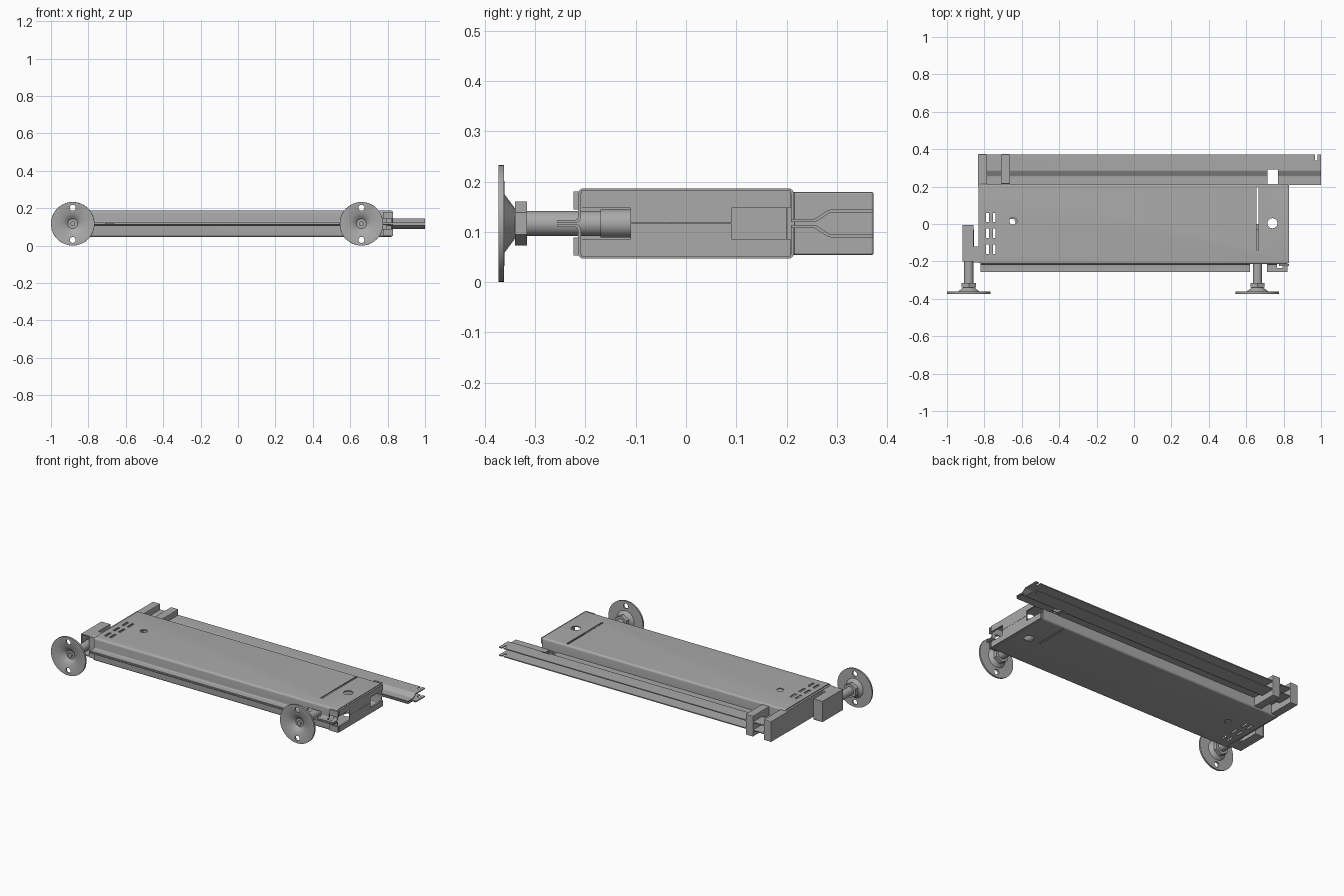
import bpy, bmesh, math
from mathutils import Vector, Matrix

cube = bpy.data.objects.get("Cube")
if cube:
    bpy.data.objects.remove(cube, do_unlink=True)

MID = 0.1165  # height of the seam

steel = bpy.data.materials.new("grey_steel")
steel.use_nodes = True
GREY = (0.4, 0.4, 0.4, 1)
steel.diffuse_color = GREY
steel.node_tree.nodes["Principled BSDF"].inputs["Base Color"].default_value = GREY


def finish(name, bm):
    mesh = bpy.data.meshes.new(name)
    bmesh.ops.recalc_face_normals(bm, faces=bm.faces)
    bm.to_mesh(mesh)
    bm.free()
    mesh.materials.append(steel)
    ob = bpy.data.objects.new(name, mesh)
    bpy.context.collection.objects.link(ob)
    return ob


def activate(ob):
    bpy.ops.object.select_all(action='DESELECT')
    ob.select_set(True)
    bpy.context.view_layer.objects.active = ob


def smooth(ob):
    activate(ob)
    bpy.ops.object.shade_smooth_by_angle(angle=math.radians(35))


def box(name, x, y, z):
    lo, hi = Vector((x[0], y[0], z[0])), Vector((x[1], y[1], z[1]))
    bm = bmesh.new()
    place = Matrix.Translation((lo + hi) / 2) @ Matrix.Diagonal((*(hi - lo), 1))
    bmesh.ops.create_cube(bm, size=1, matrix=place)
    return finish(name, bm)


def rod(name, x, y, r, z=MID, sides=32):
    """Cylinder along y."""
    bm = bmesh.new()
    place = Matrix.Translation((x, sum(y) / 2, z)) @ Matrix.Rotation(math.pi / 2, 4, 'X')
    bmesh.ops.create_cone(bm, cap_ends=True, segments=sides, radius1=r, radius2=r,
                          depth=y[1] - y[0], matrix=place)
    return finish(name, bm)


def post(name, x, y, r, z):
    """Cylinder along z."""
    bm = bmesh.new()
    bmesh.ops.create_cone(bm, cap_ends=True, segments=32, radius1=r, radius2=r,
                          depth=z[1] - z[0], matrix=Matrix.Translation((x, y, sum(z) / 2)))
    return finish(name, bm)


def cut(ob, cutters):
    activate(ob)
    for c in cutters:
        c.hide_render = True
        m = ob.modifiers.new("cut", 'BOOLEAN')
        m.operation, m.solver, m.object = 'DIFFERENCE', 'EXACT', c
        bpy.ops.object.modifier_apply(modifier=m.name)
        bpy.data.objects.remove(c, do_unlink=True)


def rounded(points, r, steps=4):
    """Polyline with its inner corners filleted."""
    pts = [Vector(p) for p in points]
    out = [pts[0]]
    for a, b, c in zip(pts, pts[1:], pts[2:]):
        p, q = b + (a - b).normalized() * r, b + (c - b).normalized() * r
        for i in range(steps + 1):
            t = i / steps
            out.append(p * (1 - t) ** 2 + b * 2 * t * (1 - t) + q * t * t)
    return out + [pts[-1]]


def sheet(name, points, x, side, r):
    """Bent metal sheet: a (y, height) profile drawn out along x."""
    bm = bmesh.new()
    rows = [[bm.verts.new((px, p.x, MID + side * p.y)) for px in x] for p in rounded(points, r)]
    for a, b in zip(rows, rows[1:]):
        bm.faces.new((a[0], a[1], b[1], b[0]))
    ob = finish(name, bm)
    activate(ob)
    m = ob.modifiers.new("thickness", 'SOLIDIFY')
    m.thickness, m.offset = 0.006, 0
    bpy.ops.object.modifier_apply(modifier=m.name)
    return ob


PAN = [(-0.256, 0.004), (-0.212, 0.004), (-0.212, 0.067), (0.212, 0.067), (0.212, 0.006)]
RAIL = [(0.209, 0.006), (0.257, 0.006), (0.285, 0.0245), (0.372, 0.0245)]
FULL = (-0.1, 0.4)

for label, side in (("upper", 1), ("lower", -1)):
    # Main shell with front flange
    pan = sheet(label + "_shell", PAN, (-0.82, 0.82), side, 0.01)
    near = (MID - 0.03, MID + 0.03)
    far = sorted((MID, MID + side * 0.1))
    holes = [
        box("leg_cutter", (0.62, 0.71), (-0.3, -0.2), near),
        box("notch_cutter", (0.765, 0.795), (-0.236, -0.2), near),
        post("hole_cutter", 0.74, 0.004, 0.027, far),
        post("hole_cutter", -0.65 + side * 0.004, 0.012 + side * 0.004, 0.02, far),
        box("slot_cutter", (0.654, 0.666), (-0.14 if side > 0 else 0.0, 0.2), far),
    ]
    for row in range(2):
        for k in range(3):
            x, y = -0.79 + row * 0.035, -0.16 + k * 0.085
            holes.append(box("slot_cutter", (x, x + 0.014), (y, y + 0.05), far))
    cut(pan, holes)
    smooth(pan)

    # Forked rear rail
    rail = sheet(label + "_rail", RAIL, (-0.79, 1.0), side, 0.004)
    cut(rail, [box("window_cutter", (0.715, 0.77), (0.2, 0.292), FULL),
               box("tip_cutter", (0.968, 0.98), (0.34, 0.4), FULL)])
    smooth(rail)

    # End flaps with corner windows
    spans = ((0.0005, 0.031), (0.031, 0.066), (0.028, 0.064))
    z0, z1, z2 = (sorted((MID + side * a, MID + side * b)) for a, b in spans)
    box(label + "_end_flap_centre", (0.824, 0.83), (-0.11, 0.09), z0)
    box(label + "_end_flap", (0.82, 0.83), (-0.208, 0.208), z1)
    box(label + "_corner_tab", (0.775, 0.83), (-0.224, -0.214), z2)

# Closed right end and rear brackets
OUTER = (MID - 0.063, MID + 0.063)
INNER = (MID - 0.057, MID + 0.057)
box("right_end_plate", (-0.832, -0.82), (-0.208, 0.21), (MID - 0.065, MID + 0.065))
for name, x, y in (("end_bracket", (-0.835, -0.785), 0.2), ("inner_bracket", (-0.712, -0.662), 0.215)):
    bracket = box(name, x, (y, 0.373), OUTER)
    activate(bracket)
    m = bracket.modifiers.new("edge", 'BEVEL')
    m.width, m.segments = 0.004, 2

# Leg holder on the right end
holder = box("leg_holder", (-0.917, -0.857), (-0.2, -0.005), OUTER)
cut(holder, [box("holder_cutter", (-0.911, -0.863), (-0.3, 0.1), INNER)])
box("holder_back", (-0.911, -0.863), (-0.012, -0.006), INNER)
box("holder_link", (-0.858, -0.82), (-0.205, -0.12), OUTER)

# Dished foot profile: (radius, y)
FOOT = [(0, -0.348), (0.026, -0.348), (0.03, -0.352), (0.058, -0.372), (0.116, -0.373),
        (0.1165, -0.362), (0.058, -0.361), (0.026, -0.337), (0, -0.337)]


def foot(name, x):
    bm = bmesh.new()
    verts = [bm.verts.new((x + r, y, MID)) for r, y in FOOT]
    edges = [bm.edges.new(p) for p in zip(verts, verts[1:])]
    bmesh.ops.spin(bm, geom=verts + edges, cent=(x, 0, MID), axis=(0, 1, 0),
                   angle=2 * math.pi, steps=48)
    bmesh.ops.remove_doubles(bm, verts=bm.verts, dist=0.0002)
    ob = finish(name + "_foot", bm)
    cut(ob, [rod("foot_cutter", x, (-0.4, -0.35), 0.016, MID + s * 0.086) for s in (1, -1)])
    smooth(ob)
    smooth(rod(name + "_screw_head", x, (-0.358, -0.345), 0.013))
    rod(name + "_nut", x, (-0.34, -0.316), 0.044, sides=6)
    smooth(rod(name + "_stem", x, (-0.345, -0.16), 0.025))
    smooth(rod(name + "_sleeve", x, (-0.17, -0.03), 0.028))


foot("right", -0.8835)
foot("left", 0.66)
